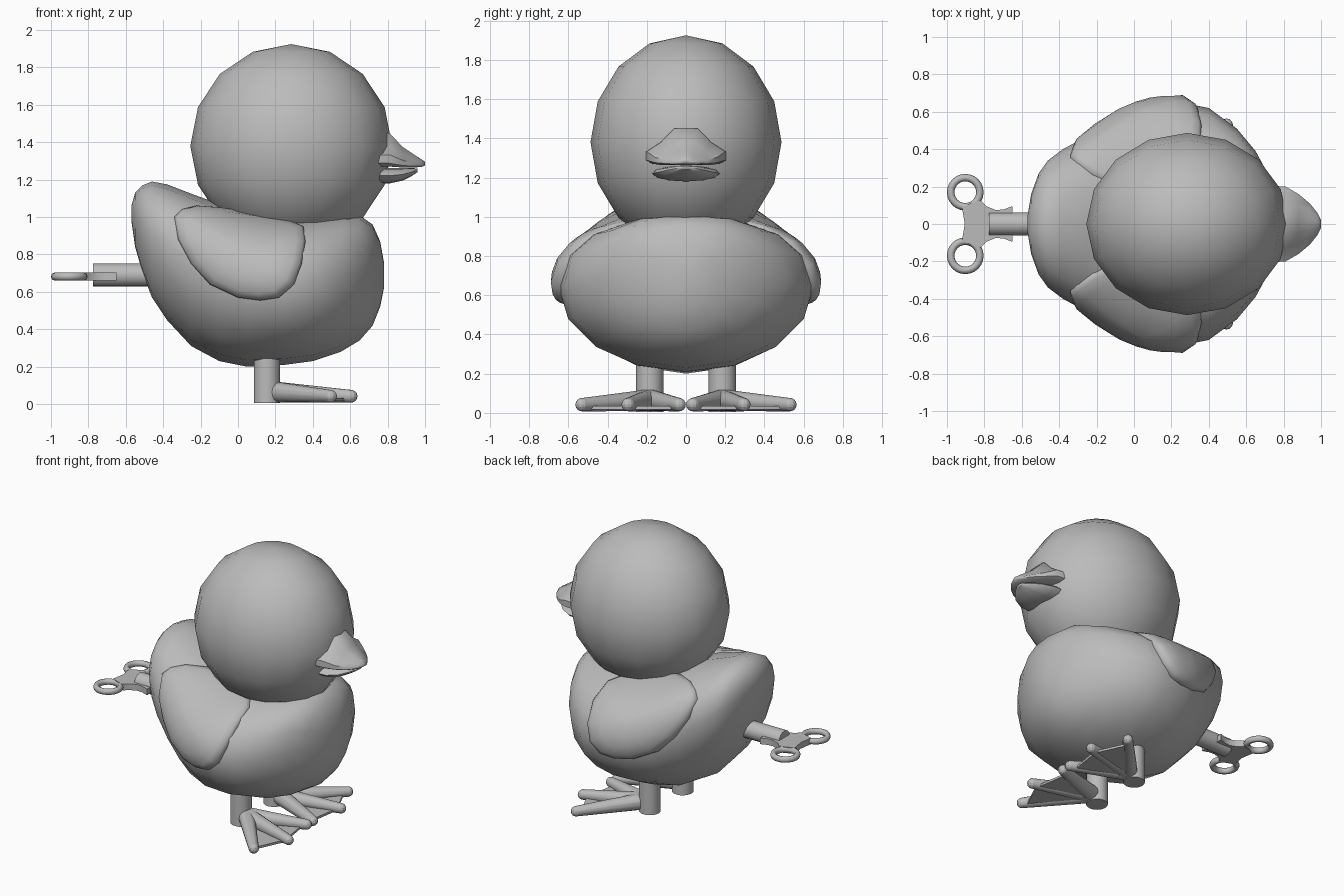
import bpy, bmesh, math
from mathutils import Vector, Matrix

if "Cube" in bpy.data.objects:
    bpy.data.objects.remove(bpy.data.objects["Cube"])

grey = bpy.data.materials.new("plain_grey")
grey.diffuse_color = (0.5, 0.5, 0.5, 1)
grey.use_nodes = True
grey.node_tree.nodes["Principled BSDF"].inputs["Base Color"].default_value = grey.diffuse_color


def finish(name, bm, angle=50):
    """Turn a bmesh into a named, coloured, smooth shaded object."""
    bmesh.ops.recalc_face_normals(bm, faces=bm.faces)
    me = bpy.data.meshes.new(name)
    bm.to_mesh(me)
    bm.free()
    me.materials.append(grey)
    ob = bpy.data.objects.new(name, me)
    bpy.context.collection.objects.link(ob)
    bpy.ops.object.select_all(action='DESELECT')
    ob.select_set(True)
    bpy.context.view_layer.objects.active = ob
    bpy.ops.object.shade_smooth_by_angle(angle=math.radians(angle))
    return ob


def loft(bm, rings):
    """Skin a list of closed point rings and cap both ends."""
    vs = [[bm.verts.new(p) for p in r] for r in rings]
    n = len(vs[0])
    for a, b in zip(vs, vs[1:]):
        for i in range(n):
            j = (i + 1) % n
            bm.faces.new((a[i], a[j], b[j], b[i]))
    bm.faces.new(vs[0])
    bm.faces.new(vs[-1])


def prism(bm, pts, z0, z1):
    loft(bm, [[(x, y, z) for x, y in pts] for z in (z0, z1)])


# Body stations: x, bottom, top, half width
BODY = [(-.57, .98, 1.06, .04), (-.55, .84, 1.13, .16), (-.51, .70, 1.17, .27),
        (-.46, .57, 1.19, .34), (-.38, .45, 1.175, .40), (-.25, .31, 1.125, .47),
        (-.10, .23, 1.07, .56), (.05, .20, 1.03, .62), (.25, .21, 1.0, .65),
        (.40, .23, 1.0, .62), (.55, .28, 1.01, .51), (.65, .34, 1.01, .39),
        (.72, .42, .96, .26), (.76, .52, .87, .15), (.78, .62, .76, .05)]


def station(x):
    for a, b in zip(BODY, BODY[1:]):
        if x <= b[0]:
            t = (x - a[0]) / (b[0] - a[0])
            return [p + (q - p) * t for p, q in zip(a, b)]


def section(s):
    """Centre height, upper radius, lower radius, half width, upper exponent."""
    x, lo, hi, hw = s
    c = lo + (hi - lo) * .55
    return c, hi - c, c - lo, hw, 2.2 + .4 * x


# Body
rings = []
for s in BODY:
    c, up, dn, hw, p = section(s)
    ring = []
    for i in range(16):
        a = math.tau * i / 16
        co, si = math.cos(a), math.sin(a)
        if si > 0:
            e = 2 / p
            y = math.copysign(abs(co) ** e, co) * hw
            z = c + si ** e * up
        else:
            y, z = co * hw, c + si * dn
        ring.append((s[0], y, z))
    rings.append(ring)
bm = bmesh.new()
loft(bm, rings)
finish("body", bm, 70)

# Head
bm = bmesh.new()
bmesh.ops.create_uvsphere(bm, u_segments=16, v_segments=8, radius=1)
for v in bm.verts:
    v.co = (.285 + v.co.x * .54, v.co.y * .487, 1.38 + v.co.z * .545)
finish("head", bm, 70)

# Wings: padded patches that follow the body side
WING = [(-.34, 1.0), (-.32, .88), (-.25, .75), (-.15, .64), (0, .57), (.12, .555),
        (.22, .57), (.30, .64), (.34, .75), (.36, .87), (.35, .95), (.25, .99),
        (.10, 1.02), (-.10, 1.05), (-.22, 1.06), (-.30, 1.04)]


def wing_point(x, z, lift, side):
    c, up, dn, hw, p = section(station(x))
    r, e = (up, p) if z > c else (dn, 2)
    t = min(abs(z - c) / r, .97)
    y = hw * (1 - t ** e) ** (1 / e)
    n = Vector((0, y / hw ** 2, (z - c) / r ** 2)).normalized()
    return (x, side * (y + n.y * lift), z + n.z * lift * .4)


for side, label in ((-1, "right"), (1, "left")):
    bm = bmesh.new()
    cx, cz = .03, .82
    rings = []
    for k, lift in ((1, -.05), (1, .005), (.96, .028), (.85, .042), (.6, .05),
                    (.3, .052), (.05, .052)):
        rings.append([wing_point(cx + (x - cx) * k, cz + (z - cz) * k, lift, side)
                      for x, z in WING])
    loft(bm, rings)
    finish(label + "_wing", bm, 60)

# Beak halves
UPPER = [(-1, .1), (-1, .35), (-.65, .6), (-.3, 1), (.3, 1), (.65, .6),
         (1, .35), (1, .1), (.85, 0), (-.85, 0)]
LOWER = [(math.cos(math.tau * i / 12), .5 + .5 * math.sin(math.tau * i / 12))
         for i in range(12)]
UP_ST = [(.72, 1.27, 1.45, .205), (.81, 1.27, 1.45, .2), (.88, 1.265, 1.375, .16),
         (.94, 1.265, 1.335, .11), (.98, 1.268, 1.31, .06), (1.0, 1.275, 1.295, .02)]
LOW_ST = [(.72, 1.18, 1.262, .175), (.81, 1.18, 1.262, .17), (.88, 1.195, 1.262, .135),
          (.93, 1.22, 1.262, .08), (.96, 1.24, 1.26, .03)]
for name, prof, st in (("upper_beak", UPPER, UP_ST), ("lower_beak", LOWER, LOW_ST)):
    bm = bmesh.new()
    loft(bm, [[(x, u * w, lo + v * (hi - lo)) for u, v in prof] for x, lo, hi, w in st])
    finish(name, bm)


def ball(bm, loc, r):
    return bmesh.ops.create_uvsphere(bm, u_segments=12, v_segments=8, radius=r,
                                     matrix=Matrix.Translation(loc))["verts"]


# Legs and webbed feet
for side, label in ((-1, "right"), (1, "left")):
    bm = bmesh.new()
    bmesh.ops.create_cone(bm, cap_ends=True, segments=16, radius1=.07, radius2=.07, depth=.3,
                          matrix=Matrix.Translation((.155, side * .185, .155)))
    finish(label + "_leg", bm)
    root = (.195, side * .185)
    tips = [(.565, side * .035), (.605, side * .295), (.495, side * .53)]
    for i, tip in enumerate(tips):
        bm = bmesh.new()
        vs = ball(bm, (*root, .065), .056) + ball(bm, (*tip, .042), .034)
        res = bmesh.ops.convex_hull(bm, input=vs)
        inner = [g for g in res["geom_interior"] if isinstance(g, bmesh.types.BMVert)]
        bmesh.ops.delete(bm, geom=inner, context='VERTS')
        finish(f"{label}_toe_{i + 1}", bm)
    bm = bmesh.new()
    pull = [(x - .03, y) for x, y in tips]
    prism(bm, [root] + pull, .018, .034)
    finish(label + "_web", bm)

# Wind-up shaft
bm = bmesh.new()
bmesh.ops.create_cone(bm, cap_ends=True, segments=16, radius1=.062, radius2=.062, depth=.4,
                      matrix=Matrix.Translation((-.575, 0, .69)) @ Matrix.Rotation(math.pi / 2, 4, 'Y'))
finish("key_shaft", bm)

# Key plate
half = [(-.92, .09), (-.86, .115), (-.82, .125), (-.79, .095), (-.74, .075),
        (-.70, .077), (-.65, .095)]
bm = bmesh.new()
prism(bm, [(-.905, 0)] + half + [(x, -y) for x, y in reversed(half)], .66, .704)
finish("key_plate", bm)

# Key rings
for side, label in ((-1, "right"), (1, "left")):
    bm = bmesh.new()
    rings = 24
    grid = []
    for i in range(rings):
        a = math.tau * i / rings
        grid.append([bm.verts.new((-.902 + (.078 + .02 * math.cos(b)) * math.cos(a),
                                   side * .17 + (.078 + .02 * math.cos(b)) * math.sin(a),
                                   .682 + .022 * math.sin(b)))
                     for b in (math.tau * j / 8 for j in range(8))])
    for i in range(rings):
        for j in range(8):
            p, q, k = grid[i], grid[(i + 1) % rings], (j + 1) % 8
            bm.faces.new((p[j], q[j], q[k], p[k]))
    finish(label + "_key_ring", bm, 60)
